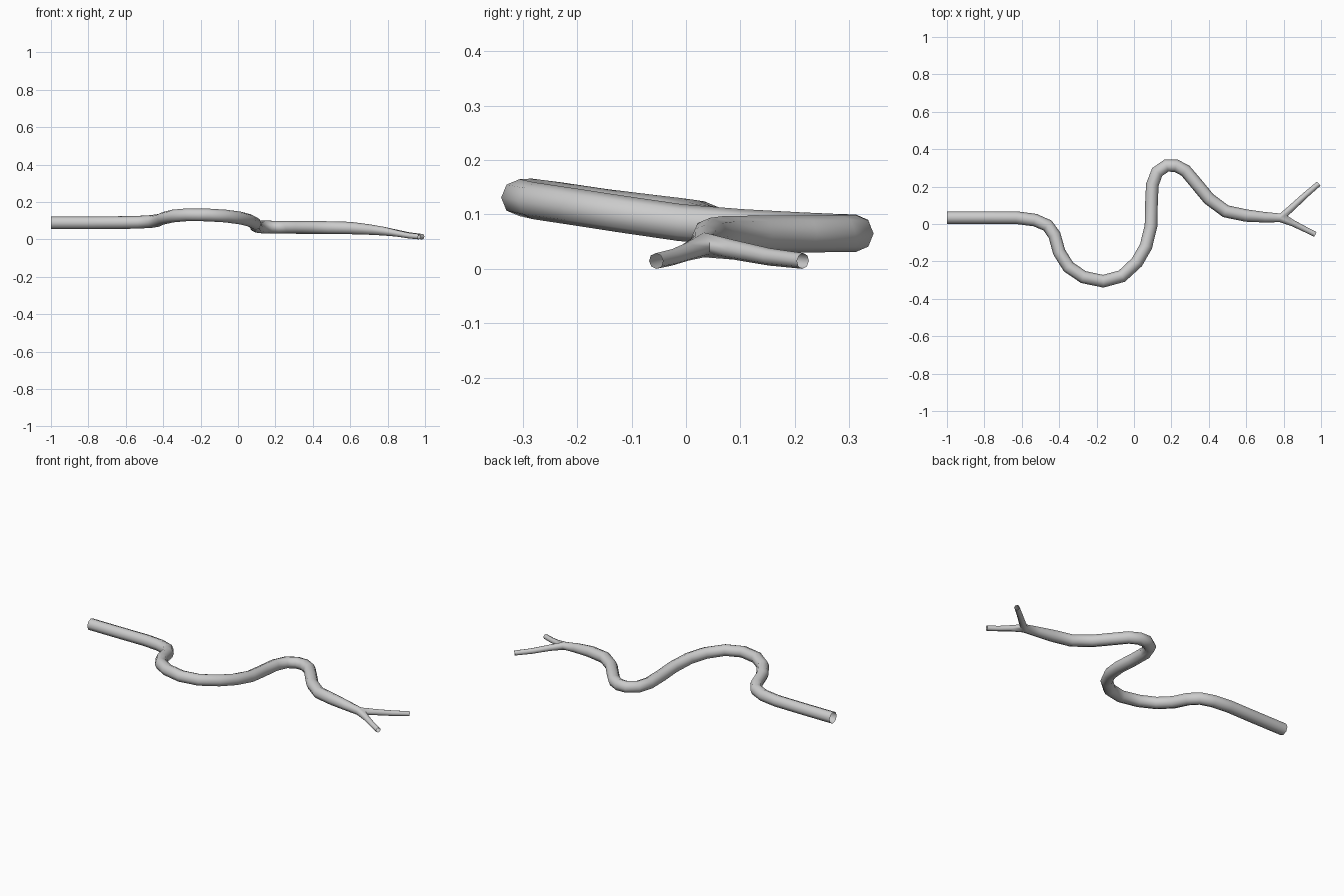
import bpy, bmesh, math
from mathutils import Vector

if "Cube" in bpy.data.objects:
    bpy.data.objects.remove(bpy.data.objects["Cube"])

SIDES = 8
bm = bmesh.new()


def ring(center, tangent, radius):
    """Octagon across the path: index 0 = left, 2 = top, 4 = right, 6 = bottom."""
    t = tangent.normalized()
    side = Vector((-t.y, t.x, 0)).normalized()
    up = t.cross(side)
    return [bm.verts.new(center + radius * (side * math.cos(a) + up * math.sin(a)))
            for a in (2 * math.pi * k / SIDES for k in range(SIDES))]


def bridge(a, b):
    for k in range(SIDES):
        j = (k + 1) % SIDES
        bm.faces.new((a[k], a[j], b[j], b[k]))


def tube(points, first=None):
    """Sweep rings along (x, y, z, radius) points, starting from an existing ring if given."""
    pos = [Vector(p[:3]) for p in points]
    last = first
    for i, p in enumerate(points):
        if first and i == 0:
            continue
        before = (pos[i] - pos[i - 1]).normalized() if i else Vector()
        after = (pos[i + 1] - pos[i]).normalized() if i + 1 < len(pos) else Vector()
        new = ring(pos[i], before + after, p[3])
        if last:
            bridge(last, new)
        last = new
    return last


# winding tongue body, tapering towards the fork
R = 0.034
body = [
    (-1.0, .034, .089, R), (-.8, .034, .089, R), (-.63, .034, .09, R),
    (-.53, .021, .092, R), (-.462, -.008, .096, R), (-.425, -.06, .102, R),
    (-.40, -.15, .113, R), (-.35, -.23, .125, R), (-.27, -.284, .132, R),
    (-.165, -.306, .131, R), (-.065, -.279, .125, R), (.015, -.205, .114, R),
    (.064, -.12, .101, R), (.091, -.01, .085, R), (.093, .10, .076, R),
    (.098, .21, .07, R), (.124, .278, .067, R), (.173, .312, .066, R),
    (.224, .312, .065, R), (.275, .285, .065, R), (.33, .22, .064, R),
    (.40, .135, .064, R), (.49, .068, .063, R), (.60, .045, .061, .033),
    (.70, .036, .053, .028), (.78, .033, .044, .023),
]
end = tube(body)

# crotch of the fork, shared by both prongs
c_top, c_mid, c_low = (bm.verts.new(v) for v in
                       ((.812, .043, .053), (.822, .043, .040), (.812, .043, .027)))
left = [end[0], end[1], end[2], c_top, c_mid, c_low, end[6], end[7]]
right = [c_mid, c_top, end[2], end[3], end[4], end[5], end[6], c_low]

# two forked tips, open at the ends
tube([(.79, .04, .042, 0), (.845, .088, .035, .018),
      (.915, .153, .022, .016), (.987, .215, .0145, .0145)], left)
tube([(.79, .03, .042, 0), (.85, .004, .032, .017),
      (.91, -.026, .021, .015), (.969, -.055, .0145, .0145)], right)

bmesh.ops.recalc_face_normals(bm, faces=bm.faces)
mesh = bpy.data.meshes.new("forked_tongue")
bm.to_mesh(mesh)
bm.free()
tongue = bpy.data.objects.new("forked_tongue", mesh)
bpy.context.collection.objects.link(tongue)
bpy.context.view_layer.objects.active = tongue
tongue.select_set(True)
bpy.ops.object.shade_smooth_by_angle(angle=math.radians(60))
